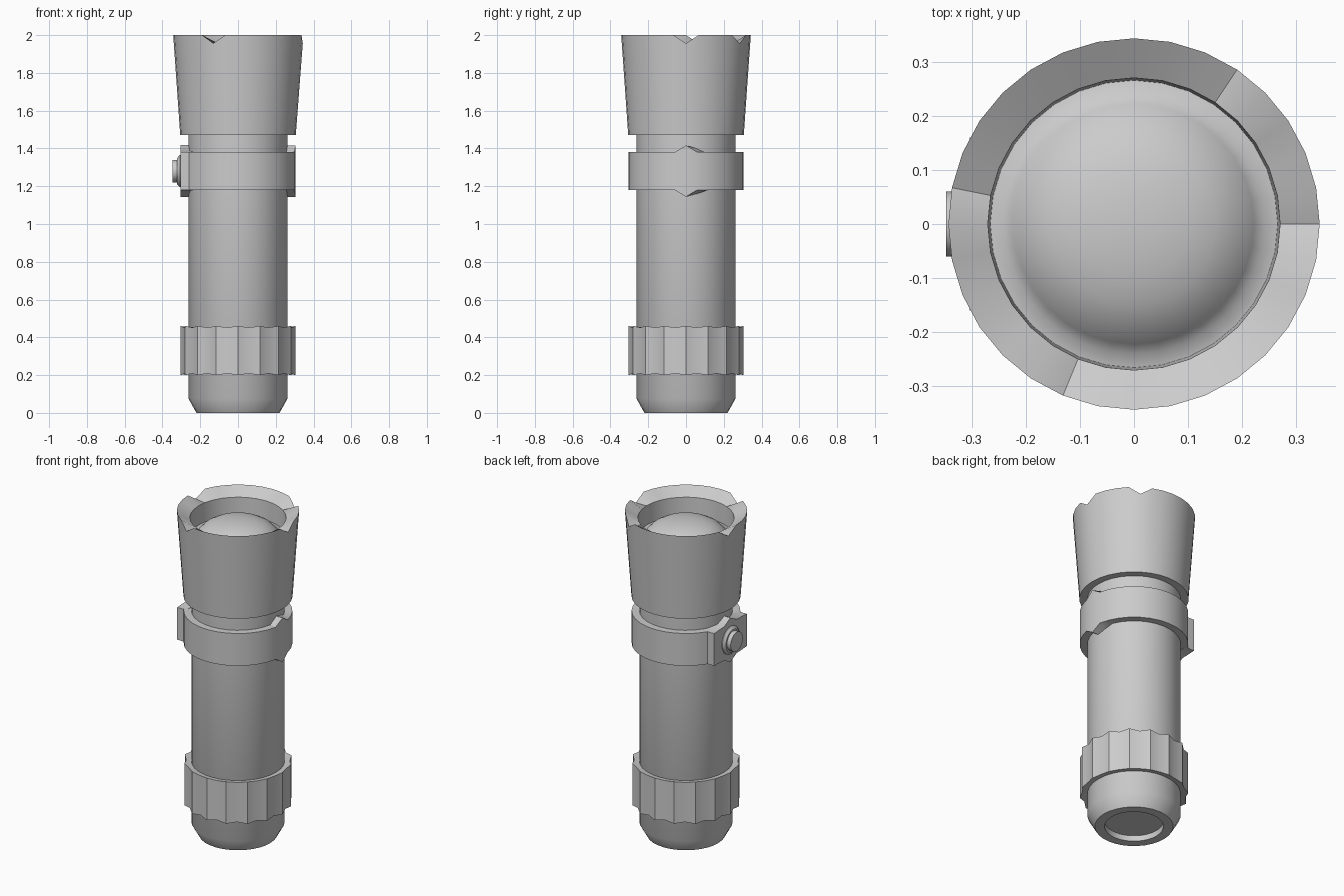
import bpy, bmesh, math
from mathutils import Matrix

if "Cube" in bpy.data.objects:
    bpy.data.objects.remove(bpy.data.objects["Cube"])

N = 32  # sides of every turned part


def finish(bm, name, angle=30):
    bmesh.ops.recalc_face_normals(bm, faces=bm.faces)
    me = bpy.data.meshes.new(name)
    bm.to_mesh(me)
    bm.free()
    ob = bpy.data.objects.new(name, me)
    bpy.context.collection.objects.link(ob)
    bpy.ops.object.select_all(action='DESELECT')
    ob.select_set(True)
    bpy.context.view_layer.objects.active = ob
    bpy.ops.object.shade_smooth_by_angle(angle=math.radians(angle))
    return ob


def lathe(name, profile, closed=False, tweak=None, matrix=None, angle=30, sides=N):
    """Spin (r, z) points; tweak(ring, step, r, z) may reshape single vertices."""
    bm = bmesh.new()
    rings = []
    for i, (r0, z0) in enumerate(profile):
        if r0 == 0:
            rings.append([bm.verts.new((0, 0, z0))] * sides)
            continue
        ring = []
        for k in range(sides):
            r, z = tweak(i, k, r0, z0) if tweak else (r0, z0)
            a = 2 * math.pi * k / sides
            ring.append(bm.verts.new((r * math.cos(a), r * math.sin(a), z)))
        rings.append(ring)
    pairs = list(zip(rings, rings[1:]))
    if closed:
        pairs.append((rings[-1], rings[0]))
    for a, b in pairs:
        for k in range(sides):
            j = (k + 1) % sides
            bm.faces.new(dict.fromkeys((a[k], a[j], b[j], b[k])))
    if matrix:
        bm.transform(matrix)
    return finish(bm, name, angle)


# Barrel with chamfered foot and recessed end cap
lathe("barrel", [(0, 0.035), (0.165, 0.035), (0.165, 0), (0.22, 0),
                 (0.262, 0.075), (0.262, 1.48)])


# Fluted grip ring: alternating ridges and valleys
def flute(i, k, r, z):
    if i in (1, 2) and k % 2:
        return r - 0.015, z + (0.008 if i == 1 else -0.008)
    return r, z


lathe("grip_ring", [(0.26, 0.21), (0.305, 0.2), (0.305, 0.46), (0.26, 0.45)],
      tweak=flute, angle=20)


# Switch band, pointed up and down on the side opposite the button
def band_point(i, k, r, z):
    s = -1 if i in (0, 1) else 1
    if k == 0:
        z += s * 0.036
    elif k == 1 and i in (0, 3):
        z += s * 0.022
    return r, z


lathe("switch_band", [(0.26, 1.18), (0.305, 1.18), (0.305, 1.38), (0.26, 1.38)],
      tweak=band_point)

# Switch plate
bm = bmesh.new()
half = [(-0.16, 0.1), (-0.06, 0.105), (0, 0.137), (0.06, 0.105), (0.16, 0.1)]
outline = half + [(-y, -z) for y, z in half]
face = bm.faces.new([bm.verts.new((-0.24, y, 1.28 + z)) for y, z in outline])
ext = bmesh.ops.extrude_face_region(bm, geom=[face])
for v in ext["geom"]:
    if isinstance(v, bmesh.types.BMVert):
        v.co.x = -0.304
finish(bm, "switch_plate")

# Button and its collar, pointing to -x
to_left = Matrix.Translation((0, 0, 1.28)) @ Matrix.Rotation(-math.pi / 2, 4, 'Y')
lathe("button_collar", [(0.085, 0.29), (0.085, 0.308), (0.07, 0.322), (0, 0.322)],
      matrix=to_left, sides=16)
lathe("button", [(0.06, 0.3), (0.06, 0.347), (0, 0.347)], matrix=to_left, sides=16)


# Flared head with four notches in the rim
def notch(i, k, r, z):
    return (r, 1.956) if i == 2 and k in (0, 5, 15, 22) else (r, z)


lathe("head", [(0.255, 1.472), (0.306, 1.472), (0.343, 2.0), (0.27, 1.956), (0.265, 1.83)],
      tweak=notch)

# Domed lens
lathe("lens", [(0.268, 1.84), (0.24, 1.845), (0.222, 1.865), (0.195, 1.893), (0.15, 1.918),
               (0.1, 1.932), (0.05, 1.939), (0, 1.941)], angle=60)
